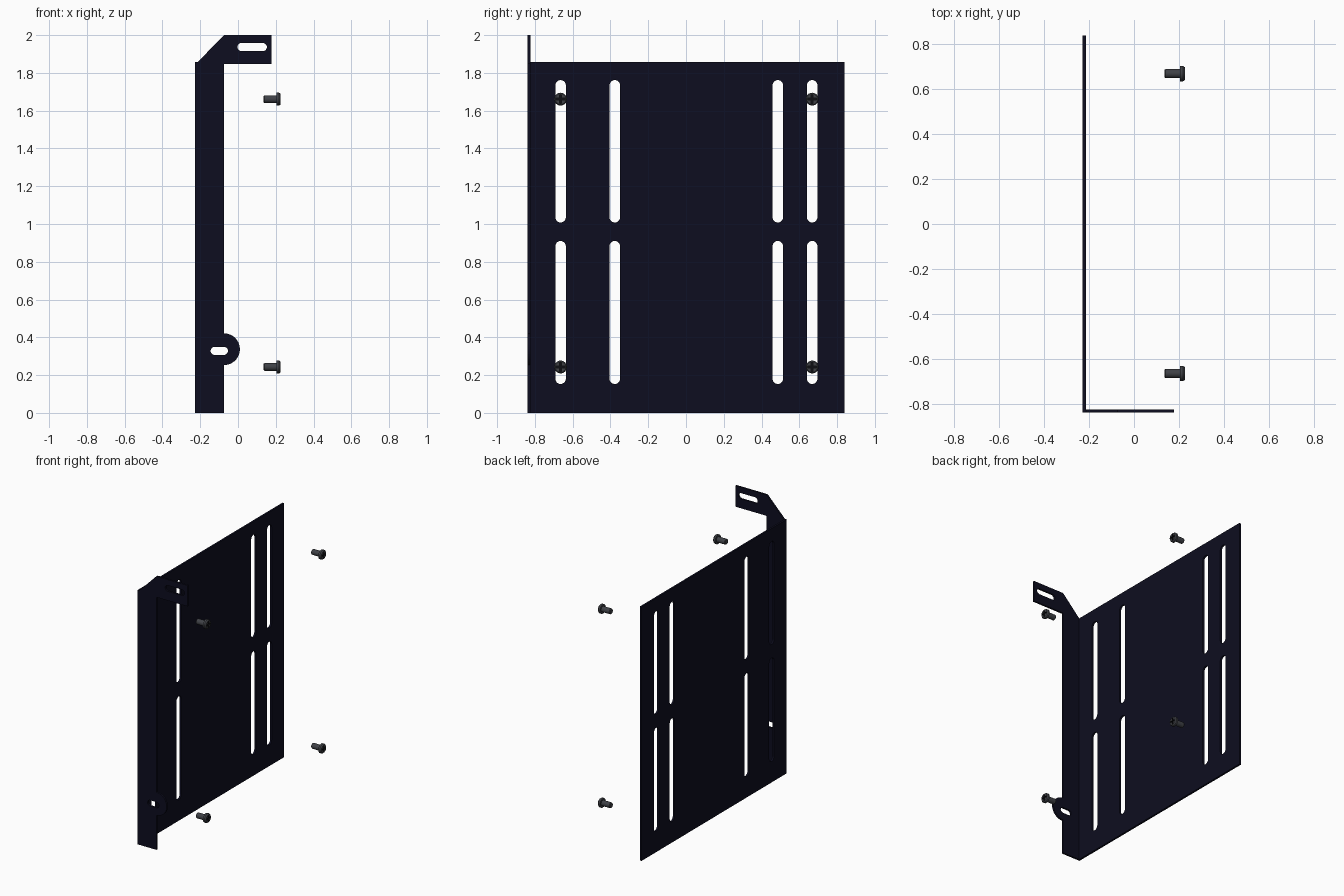
import bpy, bmesh, math
from mathutils import Matrix, Vector

if "Cube" in bpy.data.objects:
    bpy.data.objects.remove(bpy.data.objects["Cube"])


def material(name, rgb):
    m = bpy.data.materials.new(name)
    m.diffuse_color = (*rgb, 1)
    m.use_nodes = True
    m.node_tree.nodes["Principled BSDF"].inputs["Base Color"].default_value = m.diffuse_color
    return m


NAVY = material("dark navy metal", (0.004, 0.004, 0.014))
STEEL = material("dark grey steel", (0.05, 0.053, 0.062))
BLACK = material("black recess", (0.004, 0.004, 0.006))
T = 0.014                       # sheet thickness


def arc(cx, cy, r, a0, a1, n=10):
    return [(cx + r * math.cos(math.radians(a0 + (a1 - a0) * i / n)),
             cy + r * math.sin(math.radians(a0 + (a1 - a0) * i / n))) for i in range(n + 1)]


def slot(x0, x1, y0, y1):
    """Rounded slot outline inside the given rectangle."""
    w, h = x1 - x0, y1 - y0
    r = min(w, h) / 2
    cx, cy = (x0 + x1) / 2, (y0 + y1) / 2
    if h > w:
        return arc(cx, y1 - r, r, 0, 180) + arc(cx, y0 + r, r, 180, 360)
    return arc(x1 - r, cy, r, -90, 90) + arc(x0 + r, cy, r, 90, 270)


def sheet(name, outlines, matrix):
    """Flat sheet with holes, extruded to thickness T."""
    cu = bpy.data.curves.new(name, 'CURVE')
    cu.dimensions, cu.fill_mode, cu.extrude = '2D', 'BOTH', T / 2
    for pts in outlines:
        sp = cu.splines.new('POLY')
        sp.points.add(len(pts) - 1)
        for p, co in zip(sp.points, pts):
            p.co = (*co, 0, 1)
        sp.use_cyclic_u = True
    tmp = bpy.data.objects.new(name + "_outline", cu)
    bpy.context.collection.objects.link(tmp)
    dg = bpy.context.evaluated_depsgraph_get()
    me = bpy.data.meshes.new_from_object(tmp.evaluated_get(dg))
    bpy.data.objects.remove(tmp)
    bm = bmesh.new()
    bm.from_mesh(me)
    bmesh.ops.remove_doubles(bm, verts=bm.verts, dist=1e-5)
    bm.transform(matrix)
    bmesh.ops.recalc_face_normals(bm, faces=bm.faces)
    for f in bm.faces:
        f.smooth = False
        f.material_index = 0
    bm.to_mesh(me)
    bm.free()
    me.materials.clear()
    me.materials.append(NAVY)
    me.name = name
    ob = bpy.data.objects.new(name, me)
    bpy.context.collection.objects.link(ob)
    return ob


# Main plate in the y-z plane with eight long slots
plate = [[(-0.838 + T, 0), (0.838, 0), (0.838, 1.857), (-0.838 + T, 1.857)]]
for y in (-0.664, -0.377, 0.486, 0.668):
    for z0, z1 in ((0.153, 0.91), (1.008, 1.762)):
        plate.append(slot(y - 0.028, y + 0.028, z0, z1))
to_yz = Matrix(((0, 0, 1, -0.228 + T / 2), (1, 0, 0, 0), (0, 1, 0, 0), (0, 0, 0, 1)))
sheet("slotted_plate", plate, to_yz)

# Folded flange in the x-z plane with a round ear and a top tab
outline = [(-0.228, 0), (-0.074, 0)] + arc(-0.074, 0.337, 0.084, -90, 90, 20)
outline += [(-0.074, 1.847), (0.178, 1.847), (0.178, 2.0), (-0.074, 2.0),
            (-0.214, 1.857), (-0.228, 1.857)]
holes = [slot(-0.003, 0.153, 1.915, 1.958), slot(-0.145, -0.053, 0.307, 0.349)]
to_xz = Matrix(((1, 0, 0, 0), (0, 0, -1, -0.838 + T / 2), (0, 1, 0, 0), (0, 0, 0, 1)))
sheet("side_flange", [outline] + holes, to_xz)


# Screw: revolved profile along x, with a cross recess cut in the head
def screw_mesh():
    profile = [(0.136, 0.0), (0.136, 0.017), (0.140, 0.020), (0.205, 0.020),
               (0.205, 0.034), (0.218, 0.034), (0.226, 0.028), (0.226, 0.0)]
    bm = bmesh.new()
    vs = [bm.verts.new((x, 0, r)) for x, r in profile]
    es = [bm.edges.new(p) for p in zip(vs, vs[1:])]
    bmesh.ops.spin(bm, geom=vs + es, cent=(0, 0, 0), axis=(1, 0, 0),
                   angle=math.tau, steps=24, use_merge=False)
    bmesh.ops.remove_doubles(bm, verts=bm.verts, dist=1e-5)
    bmesh.ops.recalc_face_normals(bm, faces=bm.faces)
    me = bpy.data.meshes.new("screw")
    bm.to_mesh(me)
    bm.free()
    me.materials.append(STEEL)
    me.materials.append(BLACK)
    ob = bpy.data.objects.new("screw_blank", me)
    bpy.context.collection.objects.link(ob)

    # Cross-shaped cutter
    a, b = 0.005, 0.023
    cross = [(b, -a), (b, a), (a, a), (a, b), (-a, b), (-a, a),
             (-b, a), (-b, -a), (-a, -a), (-a, -b), (a, -b), (a, -a)]
    bm = bmesh.new()
    face = bm.faces.new([bm.verts.new((0.214, y, z)) for y, z in cross])
    ext = bmesh.ops.extrude_face_region(bm, geom=[face])
    bmesh.ops.translate(bm, vec=(0.03, 0, 0),
                        verts=[v for v in ext['geom'] if isinstance(v, bmesh.types.BMVert)])
    bmesh.ops.recalc_face_normals(bm, faces=bm.faces)
    cme = bpy.data.meshes.new("cross_cutter")
    bm.to_mesh(cme)
    bm.free()
    cutter = bpy.data.objects.new("cross_cutter", cme)
    cutter.hide_render = True
    bpy.context.collection.objects.link(cutter)

    mod = ob.modifiers.new("cross", 'BOOLEAN')
    mod.operation, mod.solver, mod.object = 'DIFFERENCE', 'EXACT', cutter
    dg = bpy.context.evaluated_depsgraph_get()
    res = bpy.data.meshes.new_from_object(ob.evaluated_get(dg))
    for o in (ob, cutter):
        bpy.data.objects.remove(o)
    # Darken the recess faces
    for p in res.polygons:
        c = p.center
        inside = 0.2135 < c.x < 0.2255 and math.hypot(c.y, c.z) < 0.0255
        p.material_index = 1 if inside else 0
    return res


mesh = screw_mesh()
for side, y in (("front", -0.664), ("back", 0.668)):
    for level, z in (("lower", 0.243), ("upper", 1.661)):
        ob = bpy.data.objects.new(f"{side}_{level}_screw", mesh.copy())
        ob.location = (0, y, z)
        bpy.context.collection.objects.link(ob)
        bpy.context.view_layer.objects.active = ob
        bpy.ops.object.select_all(action='DESELECT')
        ob.select_set(True)
        bpy.ops.object.shade_smooth_by_angle(angle=math.radians(30))
